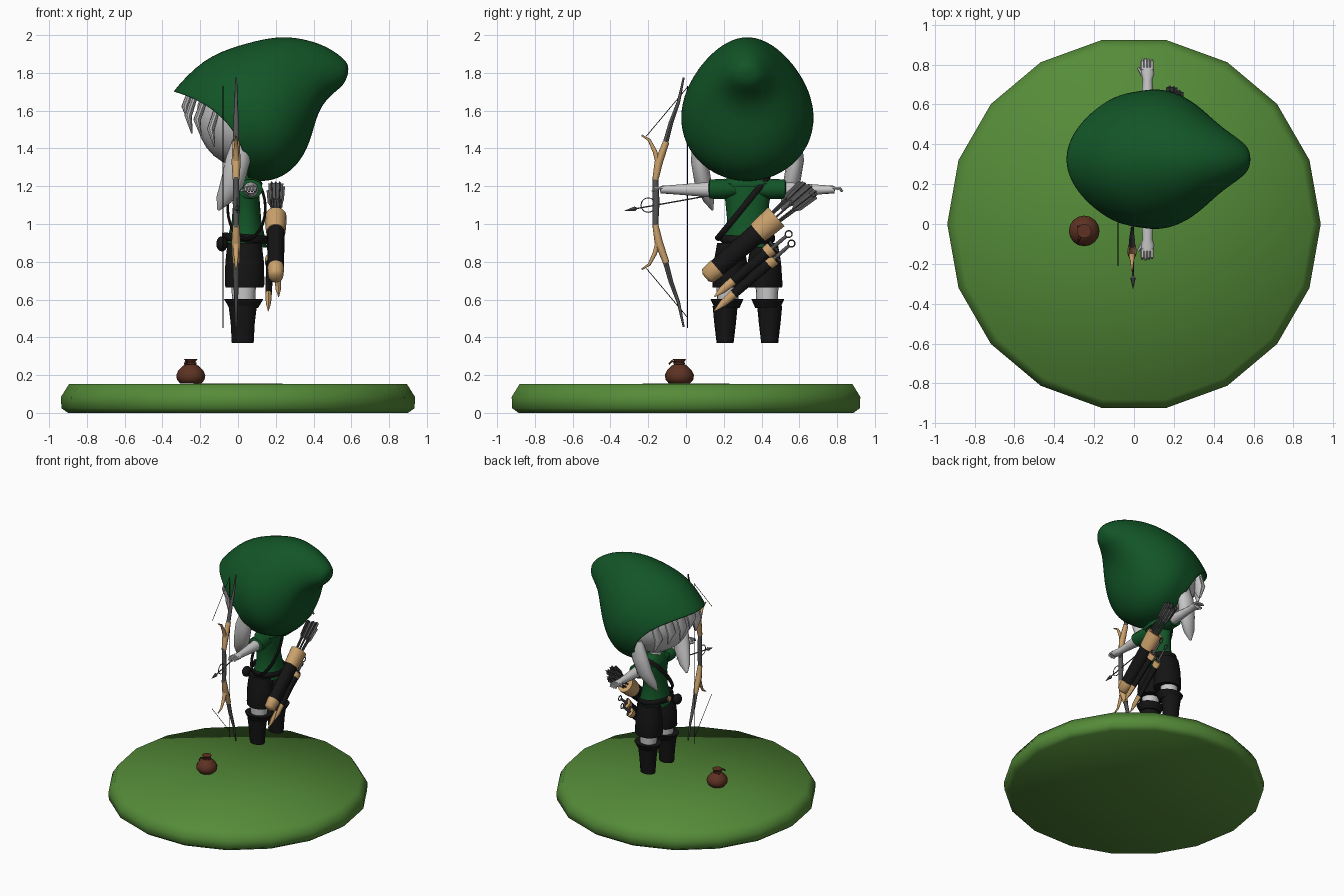
import bpy, bmesh, math
from mathutils import Vector

cube = bpy.data.objects.get("Cube")
if cube:
    bpy.data.objects.remove(cube, do_unlink=True)


def material(name, colour):
    m = bpy.data.materials.new(name)
    m.use_nodes = True
    m.diffuse_color = (*colour, 1)
    m.node_tree.nodes["Principled BSDF"].inputs["Base Color"].default_value = (*colour, 1)
    return m


GRASS = material("grass green", (0.09, 0.26, 0.04))
GREEN = material("cloth green", (0.006, 0.09, 0.02))
PALE = material("pale grey", (0.58, 0.58, 0.58))
BLACK = material("black leather", (0.007, 0.007, 0.007))
TAN = material("tan trim", (0.6, 0.36, 0.15))
STEEL = material("dark grey", (0.09, 0.09, 0.09))
BROWN = material("brown leather", (0.11, 0.032, 0.016))

X, Y, Z = Vector((1, 0, 0)), Vector((0, 1, 0)), Vector((0, 0, 1))
MID = 0.325  # figure's centre line in y


def skin_rings(name, rings, mat, closed=False, caps=(True, True), angle=50):
    """Join rings of points into a smooth-shaded mesh."""
    bm = bmesh.new()
    rows = [[bm.verts.new(p) for p in ring] for ring in rings]
    n = len(rows[0])
    pairs = list(zip(rows, rows[1:])) + ([(rows[-1], rows[0])] if closed else [])
    for a, b in pairs:
        for i in range(n):
            j = (i + 1) % n
            bm.faces.new((a[i], a[j], b[j], b[i]))
    if not closed:
        for row, wanted in zip((rows[0], rows[-1]), caps):
            if wanted:
                bm.faces.new(row)
    bmesh.ops.recalc_face_normals(bm, faces=bm.faces)
    mesh = bpy.data.meshes.new(name)
    bm.to_mesh(mesh)
    bm.free()
    mesh.materials.append(mat)
    ob = bpy.data.objects.new(name, mesh)
    bpy.context.collection.objects.link(ob)
    bpy.ops.object.select_all(action="DESELECT")
    ob.select_set(True)
    bpy.context.view_layer.objects.active = ob
    bpy.ops.object.shade_smooth_by_angle(angle=math.radians(angle))
    return ob


def tube(name, path, radii, mat, sides=10, ref=X, closed=False, angle=50):
    """Sweep an oval along a path; radii are (along ref, across ref)."""
    path = [Vector(p) for p in path]
    if not isinstance(radii, list):
        radii = [radii] * len(path)
    rings = []
    for i, p in enumerate(path):
        if closed:
            t = path[(i + 1) % len(path)] - path[i - 1]
        else:
            t = path[min(i + 1, len(path) - 1)] - path[max(i - 1, 0)]
        t.normalize()
        u = (ref - t * ref.dot(t)).normalized()
        v = t.cross(u)
        r = radii[i] if isinstance(radii[i], tuple) else (radii[i], radii[i])
        turns = [math.tau * k / sides for k in range(sides)]
        rings.append([p + u * r[0] * math.cos(a) + v * r[1] * math.sin(a) for a in turns])
    return skin_rings(name, rings, mat, closed, angle=angle)


def stack(name, x, y, levels, mat, sides=16, angle=50):
    """Upright shape from (height, x radius, y radius) levels."""
    return tube(name, [(x, y, h[0]) for h in levels], [(h[1], h[2]) for h in levels],
                mat, sides, angle=angle)


def oval(c, a, b, n=24):
    c, a, b = Vector(c), Vector(a), Vector(b)
    return [c + a * math.cos(math.tau * k / n) + b * math.sin(math.tau * k / n) for k in range(n)]


def ball(name, centre, size, mat):
    rows = [math.pi * (k + 0.15) / 14.3 for k in range(15)]
    return stack(name, centre[0], centre[1],
                 [(centre[2] - size[2] * math.cos(a), size[0] * math.sin(a), size[1] * math.sin(a))
                  for a in rows], mat, 24)


# Round grass base
stack("grass_base", 0, 0, [(h, r, r) for h, r in
      ((0, 0.02), (0, 0.9), (0.025, 0.935), (0.085, 0.937), (0.152, 0.895), (0.155, 0.02))],
      GRASS, 18, 80)

# Tied pouch on the ground
stack("pouch", -0.25, -0.035, [(h, r, r) for h, r in
      ((0.155, 0.055), (0.175, 0.073), (0.2, 0.077), (0.225, 0.066), (0.25, 0.04),
       (0.262, 0.02), (0.285, 0.036))], BROWN)
tube("pouch_tie", oval((-0.25, -0.035, 0.262), X * 0.024, Y * 0.024, 12), 0.007, BROWN, 6, Z, True)
for s in (-1, 1):
    tube("pouch_knot", [(-0.27, -0.05, 0.264), (-0.275, -0.05 + s * 0.025, 0.275),
                        (-0.28, -0.05 + s * 0.04, 0.258)], 0.006, BROWN, 6)

# Legs, boots, shorts, sleeves, arms and hands on both sides
for s, side in ((-1, "right"), (1, "left")):
    stack(side + "_boot", 0.025, MID + s * 0.118,
          [(0.37, 0.058, 0.045), (0.48, 0.064, 0.058), (0.565, 0.075, 0.066)], BLACK)
    stack(side + "_boot_cuff", 0.03, MID + s * 0.108,
          [(0.555, 0.076, 0.066), (0.604, 0.105, 0.088), (0.6, 0.07, 0.06)], BLACK)
    stack(side + "_thigh", 0.03, MID + s * 0.104, [(0.56, 0.06, 0.055), (0.7, 0.066, 0.062)], PALE)
    stack(side + "_shorts", 0.035, MID + s * 0.09,
          [(0.665, 0.1, 0.094), (0.68, 0.105, 0.096), (0.8, 0.102, 0.088), (0.9, 0.09, 0.07)], BLACK)
    tube(side + "_sleeve", [(0.065, MID + s * d, 1.185) for d in (0.06, 0.13, 0.2, 0.205)],
         [(0.05, 0.04), (0.06, 0.055), (0.065, 0.052), (0.045, 0.035)], GREEN, 14)
    tube(side + "_arm", [(0.068, MID + s * d, 1.182) for d in (0.18, 0.3, 0.4, 0.43, 0.46)],
         [0.042, 0.032, 0.024, (0.034, 0.022), (0.03, 0.02)], PALE, 12)
    for k in range(4):
        fx = 0.042 + k * 0.016
        tube(side + "_finger", [(fx, MID + s * 0.45, 1.19), (fx, MID + s * 0.49, 1.188),
                                (fx, MID + s * (0.505 - 0.004 * abs(k - 1)), 1.172)],
             [0.009, 0.009, 0.006], PALE, 6)
    tube(side + "_thumb", [(0.045, MID + s * 0.42, 1.18), (0.02, MID + s * 0.46, 1.178)],
         [0.011, 0.007], PALE, 6)

# Tunic, collar, belt and straps
stack("tunic", 0.045, MID, [(0.875, 0.11, 0.145), (0.92, 0.1, 0.128), (1.02, 0.078, 0.107),
      (1.12, 0.07, 0.117), (1.19, 0.068, 0.14), (1.24, 0.06, 0.11), (1.27, 0.04, 0.06)], GREEN)
stack("collar", 0.05, MID, [(1.195, 0.075, 0.15), (1.215, 0.08, 0.155), (1.26, 0.05, 0.08)], GREEN)
stack("neck", 0.04, MID, [(1.22, 0.04, 0.04), (1.36, 0.04, 0.04)], PALE)
tube("belt", oval((0.04, MID, 0.925), (0.112, 0, -0.008), Y * 0.138), (0.022, 0.009), BLACK, 8, Z, True)
tube("chest_strap", oval((0.045, 0.3, 1.085), X * 0.1, (0, 0.135, 0.165)), (0.016, 0.007), BLACK, 8,
     Vector((0, 0.6, -0.5)), True)
ball("belt_pouch", (-0.085, 0.23, 0.895), (0.03, 0.04, 0.04), BLACK)
tube("belt_buckle", [(-0.085, MID, 0.933), (-0.077, MID, 0.933)], 0.022, TAN, 8, Z)

# Head, bangs and side locks
ball("head", (0.03, MID, 1.57), (0.25, 0.285, 0.27), PALE)
for k in range(-3, 4):
    a = k * 0.33
    rim = Vector((0.02 - 0.3 * math.cos(a), MID + 0.27 * math.sin(a), 1.7 - 0.035 * abs(k)))
    drop = 0.16 + 0.025 * (k % 2)
    tube("bang", [rim + Vector((0.05, 0, 0.06)), rim - Z * drop * 0.5, rim + Vector((0.02, 0.01 * k, -drop))],
         [(0.016, 0.045), (0.02, 0.046), (0.004, 0.006)], PALE, 10)
for s, side in ((-1, "right"), (1, "left")):
    tube(side + "_side_lock", [(0.03, MID + s * 0.255, 1.46), (0.0, MID + s * 0.255, 1.34),
                               (-0.03, MID + s * 0.235, 1.22), (-0.075, MID + s * 0.205, 1.13),
                               (-0.105, MID + s * 0.185, 1.075)],
         [(0.05, 0.03), (0.065, 0.045), (0.062, 0.045), (0.042, 0.03), (0.008, 0.006)], PALE, 12)

# Hood lofted from the face opening back to the drooping tip:
# (top x, top z, bottom x, bottom z, half width, bow of the edge)
hood_rings = []
for tx, tz, bx, bz, w, bow in (
        (-0.36, 1.70, 0.05, 1.22, 0.335, 0.1), (-0.19, 1.885, 0.12, 1.215, 0.35, 0.055),
        (0.0, 1.955, 0.21, 1.225, 0.365, 0.02), (0.2, 2.005, 0.31, 1.29, 0.32, 0),
        (0.34, 1.99, 0.385, 1.42, 0.235, 0), (0.46, 1.95, 0.42, 1.6, 0.165, 0),
        (0.55, 1.89, 0.5, 1.69, 0.105, 0), (0.595, 1.835, 0.57, 1.74, 0.055, 0)):
    top, low = Vector((tx, MID, tz)), Vector((bx, MID, bz))
    ring = []
    for k in range(16):
        a = math.tau * k / 16
        c, sn = math.cos(a), math.sin(a)
        ring.append((top + low) / 2 + (top - low) / 2 * c + Y * w * sn * (1 - 0.12 * c)
                    + Vector((1, 0, 0.7)) * bow * sn * sn)
    hood_rings.append(ring)
hood = skin_rings("hood", hood_rings, GREEN, caps=(False, True), angle=180)
solid = hood.modifiers.new("cloth", "SOLIDIFY")
solid.thickness = 0.012
sub = hood.modifiers.new("smooth", "SUBSURF")
sub.levels = sub.render_levels = 2

# Bow, mirrored about the grip
for s, side in ((1, "upper"), (-1, "lower")):
    def at(x, y, h):
        return (x, y, 1.115 + s * h)
    tube(side + "_limb", [at(-0.01, -0.115, 0.29), at(-0.01, -0.08, 0.42), at(-0.01, -0.04, 0.53),
                          at(-0.01, -0.012, 0.66)], [(0.016, 0.015), (0.015, 0.012), 0.009, 0.005], STEEL, 8)
    tube(side + "_riser", [at(-0.01, -0.162, 0.12), at(-0.01, -0.145, 0.21), at(-0.01, -0.105, 0.32)],
         [(0.018, 0.016), (0.024, 0.022), (0.019, 0.017)], TAN, 8)
    tube(side + "_prong", [at(-0.01, -0.145, 0.2), at(-0.01, -0.165, 0.27), at(-0.01, -0.195, 0.33),
                           at(-0.01, -0.235, 0.355)], [(0.018, 0.014), (0.014, 0.012), 0.008, 0.004], TAN, 8)
    tube(side + "_cord", [at(-0.08, 0.008, 0.61), at(-0.08, -0.21, 0.35)], 0.002, BLACK, 4)
tube("bow_grip", [(-0.01, -0.163, 0.98), (-0.01, -0.158, 1.115), (-0.01, -0.163, 1.25)],
     [0.015, 0.018, 0.015], STEEL, 8)
tube("bow_string", [(-0.08, 0.008, 0.45), (-0.08, 0.008, 1.73)], 0.002, BLACK, 4)

# Nocked arrow with sighting ring
tube("arrow_shaft", [(-0.005, -0.3, 1.075), (-0.005, 0.12, 1.15)], 0.004, STEEL, 6)
tube("arrow_head", [(-0.005, -0.325, 1.07), (-0.005, -0.27, 1.081), (-0.005, -0.26, 1.083)],
     [0.001, 0.014, 0.004], STEEL, 6)
tube("sight_ring", oval((-0.005, -0.2, 1.1), Y * 0.038, Z * 0.038, 20), 0.003, STEEL, 6, X, True)

# Quiver slung across the back, with fletched arrows
start, aim = Vector((0.2, 0.115, 0.725)), Vector((0, 0.757, 0.653))
cross = Vector((0, -0.653, 0.757))


def quiver_part(name, spans, mat):
    tube(name, [start + aim * d for d, r in spans], [(r * 0.85, r) for d, r in spans], mat, 14)


quiver_part("quiver_cap", ((-0.015, 0.025), (0, 0.047), (0.065, 0.053)), TAN)
quiver_part("quiver_body", ((0.06, 0.05), (0.2, 0.053), (0.37, 0.055)), BLACK)
quiver_part("quiver_mouth", ((0.35, 0.06), (0.39, 0.064), (0.48, 0.068), (0.47, 0.05)), TAN)
for k in range(9):
    a = k * math.tau / 8
    spread = (cross * math.cos(a) + X * 0.6 * math.sin(a)) * (0 if k == 8 else 1)
    root = start + aim * 0.42 + spread * 0.028
    end = start + aim * (0.7 + 0.015 * (k % 3)) + spread * 0.05
    tube("quiver_arrow", [root, end], 0.006, STEEL, 6)
    for fin in (X, cross):
        tube("fletching", [root.lerp(end, f) for f in (0.52, 0.62, 0.98)],
             [(0.004, 0.003), (0.018, 0.003), (0.019, 0.003)], STEEL, 4, fin)

# Two sheathed daggers below the quiver
for tip, end in (((0.16, 0.15, 0.54), (0.17, 0.545, 0.885)), ((0.215, 0.15, 0.615), (0.2, 0.53, 0.935))):
    tip, end = Vector(tip), Vector(end)
    for part, spans, mat in (
            ("dagger_tip", ((0, 0.003), (0.12, 0.02), (0.27, 0.024)), TAN),
            ("dagger_sheath", ((0.26, 0.024), (0.74, 0.028)), BLACK),
            ("dagger_collar", ((0.72, 0.034), (0.8, 0.036)), TAN),
            ("dagger_handle", ((0.8, 0.011), (1, 0.009)), STEEL)):
        tube(part, [tip.lerp(end, f) for f, r in spans], [(r * 0.7, r) for f, r in spans], mat, 8)
    tube("dagger_ring", oval(end + aim * 0.018, Y * 0.018, Z * 0.018, 14), 0.004, STEEL, 6, X, True)
    tube("dagger_guard", [tip.lerp(end, 0.83) + cross * d for d in (-0.035, 0.035)], 0.007, STEEL, 6)
